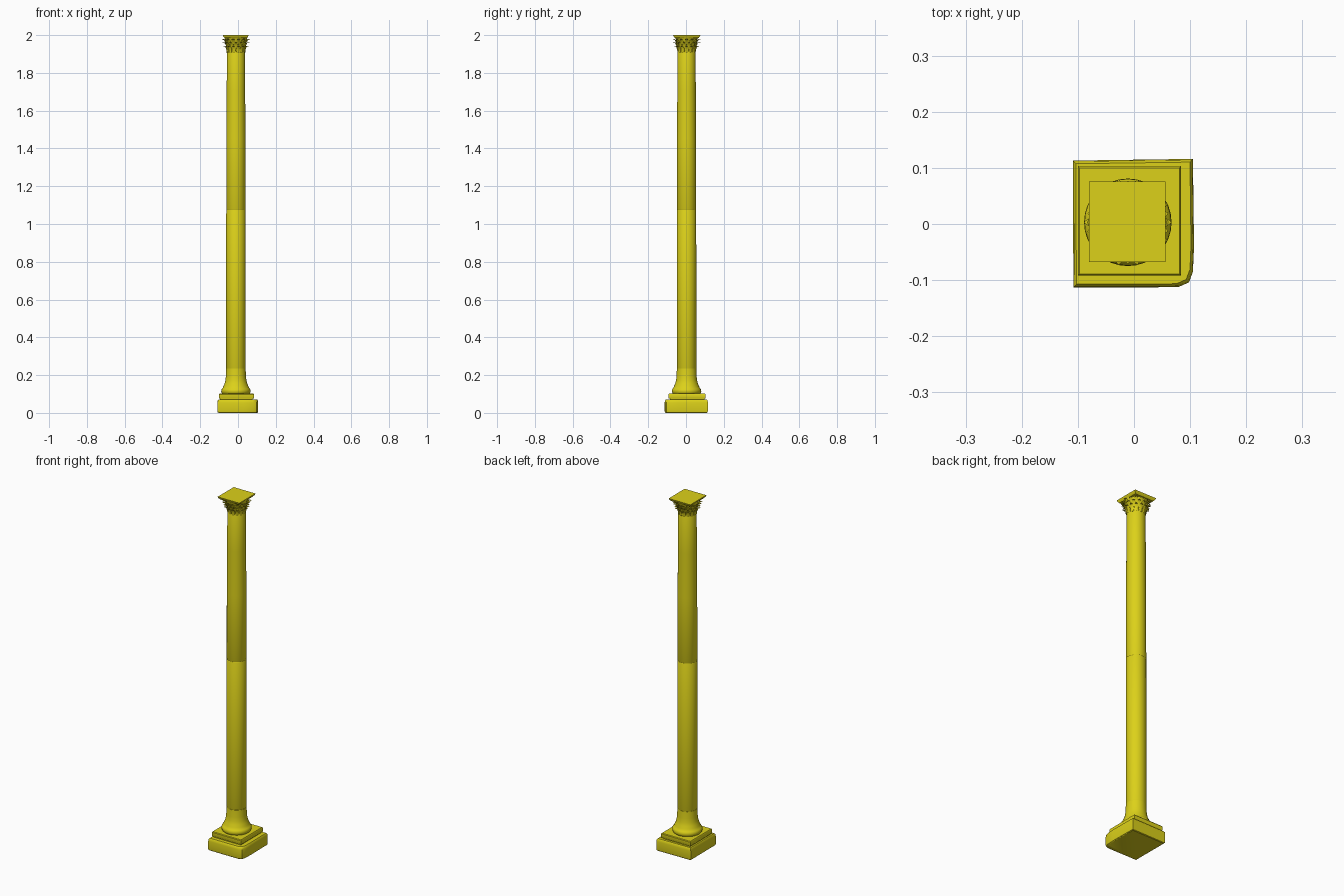
import bpy, bmesh, math
from mathutils import Vector

if "Cube" in bpy.data.objects:
    bpy.data.objects.remove(bpy.data.objects["Cube"])

CX, CY = -0.011, 0.003          # column axis
mat = bpy.data.materials.new("yellow_stone")
mat.diffuse_color = (0.72, 0.64, 0.01, 1)
mat.use_nodes = True
mat.node_tree.nodes["Principled BSDF"].inputs["Base Color"].default_value = mat.diffuse_color


def finish(name, bm, angle=35):
    bmesh.ops.recalc_face_normals(bm, faces=bm.faces)
    me = bpy.data.meshes.new(name)
    bm.to_mesh(me)
    bm.free()
    ob = bpy.data.objects.new(name, me)
    bpy.context.collection.objects.link(ob)
    me.materials.append(mat)
    bpy.ops.object.select_all(action='DESELECT')
    ob.select_set(True)
    bpy.context.view_layer.objects.active = ob
    bpy.ops.object.shade_smooth_by_angle(angle=math.radians(angle))
    return ob


def loft(name, rings, angle=35):
    """Skin a stack of equal-length point rings and cap both ends."""
    bm = bmesh.new()
    rows = [[bm.verts.new(p) for p in r] for r in rings]
    n = len(rows[0])
    for a, b in zip(rows, rows[1:]):
        for i in range(n):
            j = (i + 1) % n
            bm.faces.new((a[i], a[j], b[j], b[i]))
    bm.faces.new(rows[0][::-1])
    bm.faces.new(rows[-1])
    return finish(name, bm, angle)


def lathe(name, profile, sides=32):
    return loft(name, [[(CX + r * math.cos(2 * math.pi * i / sides),
                         CY + r * math.sin(2 * math.pi * i / sides), z)
                        for i in range(sides)] for r, z in profile])


def slab(name, outline, layers):
    """Stack scaled copies of an outline about its own centre."""
    mx = (min(p[0] for p in outline) + max(p[0] for p in outline)) / 2
    my = (min(p[1] for p in outline) + max(p[1] for p in outline)) / 2
    return loft(name, [[(mx + (x - mx) * s, my + (y - my) * s, z)
                        for x, y in outline] for s, z in layers])


def rect(x0, x1, y0, y1):
    return [(x0, y0), (x1, y0), (x1, y1), (x0, y1)]


# Plinth with one worn front corner
slab("plinth",
     [(-.108, -.113), (.03, -.113), (.08, -.112), (.098, -.104), (.105, -.085),
      (.107, -.04), (.105, .116), (-.109, .113)],
     [(.95, 0), (.985, .003), (1, .01), (1, .054), (.985, .065), (.95, .070)])
slab("plinth_neck", rect(-.094, .077, -.086, .097), [(1, .066), (1, .08)])
slab("upper_plinth", rect(-.100, .084, -.092, .103),
     [(.98, .075), (1, .078), (1, .098), (.97, .102)])

# Round moulded base flaring into the shaft
lathe("base_moulding", [(.070, .099), (.075, .105), (.078, .113), (.077, .122),
                        (.073, .129), (.069, .133), (.066, .142), (.060, .155),
                        (.0555, .172), (.053, .195), (.0515, .234)])

# Shaft drums separated by fine joints
lathe("lower_drum", [(.0500, .233), (.0515, .2365), (.0512, 1.073), (.0500, 1.0755)])
lathe("upper_drum", [(.0500, 1.0745), (.0512, 1.077), (.0505, 1.45),
                     (.0490, 1.70), (.0475, 1.905), (.044, 1.915)])

# Capital bell and abacus
lathe("capital_bell", [(.042, 1.905), (.043, 1.925), (.046, 1.945), (.052, 1.965),
                       (.059, 1.982), (.064, 1.992)])
slab("abacus", rect(-.080, .056, -.068, .076), [(.86, 1.984), (.97, 1.993), (1, 2.0)])


# Curling leaf: rows of (radius, height, half width) with a raised midrib
def leaf_tier(name, count, phase, rows, thick=.003):
    bm = bmesh.new()
    for k in range(count):
        a = 2 * math.pi * (k + phase) / count
        out = Vector((math.cos(a), math.sin(a), 0))
        side = Vector((-math.sin(a), math.cos(a), 0))
        base = Vector((CX, CY, 0))
        loops = []
        for r, z, w in rows:
            c = base + out * r + Vector((0, 0, z))
            pts = [c - side * w - out * .002, c + out * .001,
                   c + side * w - out * .002,
                   c + side * w - out * (.002 + thick) - Vector((0, 0, thick * .5)),
                   c - out * thick - Vector((0, 0, thick * .5)),
                   c - side * w - out * (.002 + thick) - Vector((0, 0, thick * .5))]
            loops.append([bm.verts.new(p) for p in pts])
        for p, q in zip(loops, loops[1:]):
            for i in range(6):
                j = (i + 1) % 6
                bm.faces.new((p[i], p[j], q[j], q[i]))
        bm.faces.new(loops[0][::-1])
        bm.faces.new(loops[-1])
    finish(name, bm)


leaf_tier("lower_leaves", 14, 0, [(.048, 1.906, .007), (.050, 1.922, .010),
                                  (.054, 1.935, .009), (.062, 1.943, .007), (.068, 1.942, .003)])
leaf_tier("middle_leaves", 14, .5, [(.048, 1.930, .007), (.053, 1.944, .010),
                                    (.059, 1.956, .009), (.067, 1.962, .007), (.073, 1.960, .003)])
leaf_tier("upper_leaves", 14, 0, [(.051, 1.950, .006), (.056, 1.962, .010),
                                  (.063, 1.973, .009), (.071, 1.979, .007), (.077, 1.977, .003)])
